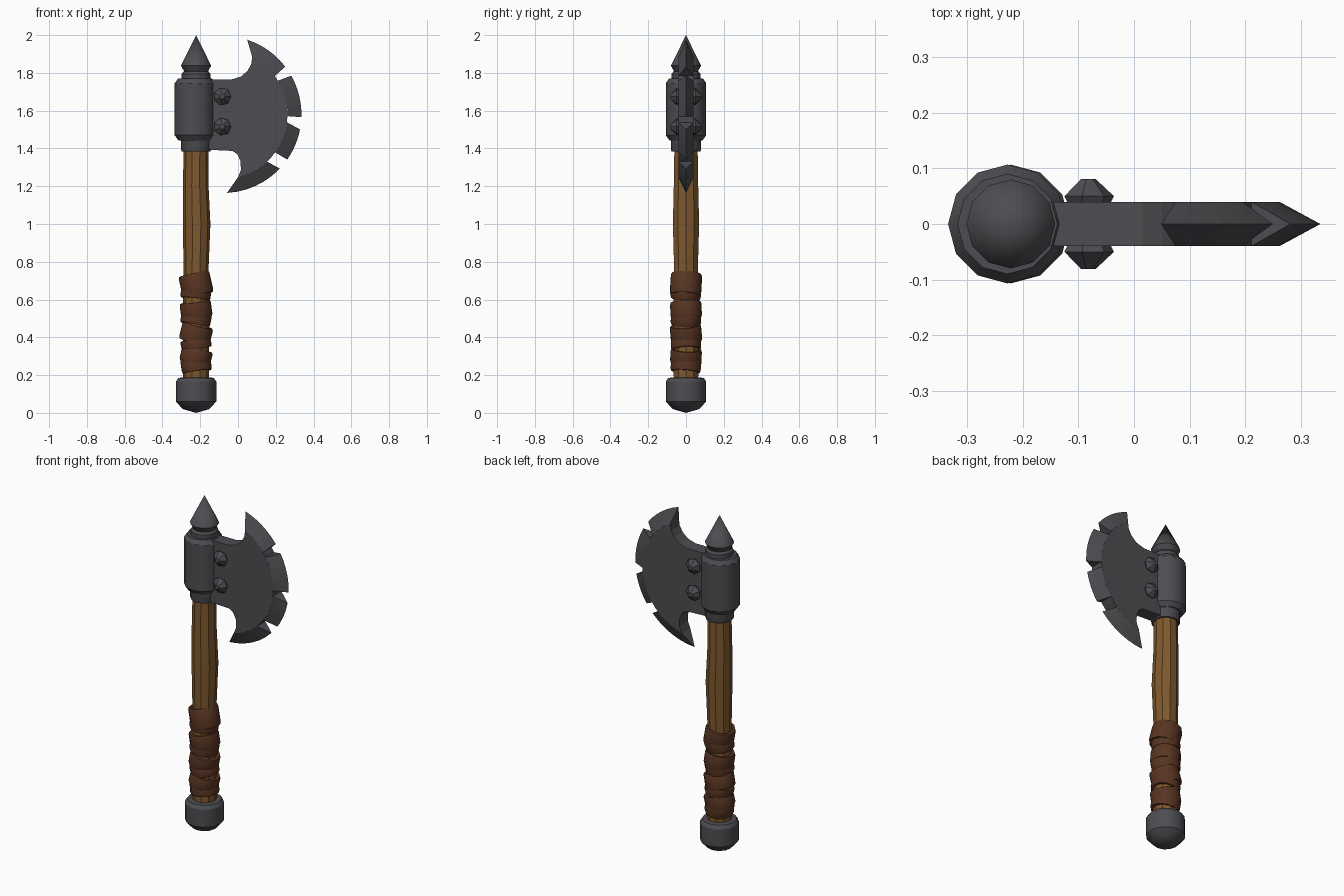
import bpy, bmesh, math
from mathutils import Matrix, Vector

cube = bpy.data.objects.get("Cube")
if cube:
    bpy.data.objects.remove(cube, do_unlink=True)


def material(name, rgb):
    m = bpy.data.materials.new(name)
    m.use_nodes = True
    m.diffuse_color = (*rgb, 1)
    m.node_tree.nodes["Principled BSDF"].inputs["Base Color"].default_value = (*rgb, 1)
    return m


STEEL = material("dark steel", (0.075, 0.075, 0.084))
WOOD = material("brown wood", (0.21, 0.098, 0.026))
LEATHER = material("dark leather", (0.098, 0.035, 0.016))
AXIS = -0.222          # x of the haft
ARC = Vector((-0.08, 0, 1.58))   # centre of the cutting edge
EDGE, ROOT, HALF = 0.416, 0.342, 0.04


def finish(name, bm, mat, smooth=False):
    bmesh.ops.recalc_face_normals(bm, faces=bm.faces)
    mesh = bpy.data.meshes.new(name)
    bm.to_mesh(mesh)
    bm.free()
    mesh.materials.append(mat)
    obj = bpy.data.objects.new(name, mesh)
    bpy.context.collection.objects.link(obj)
    if smooth:
        bpy.ops.object.select_all(action="DESELECT")
        obj.select_set(True)
        bpy.context.view_layer.objects.active = obj
        bpy.ops.object.shade_smooth_by_angle(angle=math.radians(32))
    return obj


def lathe(name, profile, mat, sides=12, centre=(AXIS, 0, 0), turn=None, closed=False, smooth=True):
    """Spin (radius, height[, x shift]) points round z; turn tilts the result."""
    bm = bmesh.new()
    rings = []
    for p in profile:
        shift = p[2] if len(p) > 2 else 0
        rings.append([bm.verts.new((p[0] * math.cos(a) + shift, p[0] * math.sin(a), p[1]))
                      for a in (math.tau * i / sides for i in range(sides))])
    pairs = list(zip(rings, rings[1:]))
    if closed:
        pairs.append((rings[-1], rings[0]))
    else:
        bm.faces.new(rings[0])
        bm.faces.new(rings[-1])
    for a, b in pairs:
        for i in range(sides):
            j = (i + 1) % sides
            bm.faces.new((a[i], a[j], b[j], b[i]))
    bmesh.ops.remove_doubles(bm, verts=bm.verts, dist=0.0005)
    if turn:
        bmesh.ops.transform(bm, matrix=turn, verts=bm.verts)
    bmesh.ops.translate(bm, vec=centre, verts=bm.verts)
    return finish(name, bm, mat, smooth)


def polar(radius, degrees, y=0):
    a = math.radians(degrees)
    return ARC + Vector((radius * math.cos(a), y, radius * math.sin(a)))


# Haft, slightly uneven like carved wood
lathe("haft", [(0.068, 0.16), (0.07, 0.5), (0.066, 0.76), (0.073, 1.0, 0.003),
               (0.068, 1.2, -0.002), (0.064, 1.45)], WOOD, sides=10)

# Pommel
lathe("pommel", [(0.07, 0.188), (0.094, 0.185), (0.107, 0.165), (0.107, 0.06),
                 (0.07, 0.02), (0.0, 0.0)], STEEL)

# Head socket, rings and top spike
lathe("lower_ring", [(0.076, 1.385), (0.08, 1.395), (0.08, 1.47)], STEEL)
lathe("socket", [(0.088, 1.443), (0.107, 1.47), (0.107, 1.745), (0.09, 1.77)],
      STEEL, centre=(AXIS - 0.006, 0, 0))
lathe("upper_ring", [(0.076, 1.76), (0.076, 1.795), (0.066, 1.808)], STEEL)
lathe("top_spike", [(0.058, 1.8), (0.08, 1.838), (0.0, 2.0)], STEEL)

# Leather wraps: tilted overlapping bands (height, width, tilt, heading)
wraps = [(0.68, 0.115, 13, 165), (0.64, 0.075, 9, 30), (0.545, 0.085, 8, 200),
         (0.50, 0.07, 12, 20), (0.42, 0.09, 15, 340), (0.365, 0.06, 14, 190),
         (0.30, 0.075, 13, 10), (0.255, 0.075, 10, 150)]
for n, (z, width, tilt, heading) in enumerate(wraps):
    h = width / 2
    outer = 0.083 - 0.003 * (n % 2)
    spin = Matrix.Rotation(math.radians(heading), 4, "Z")
    turn = spin @ Matrix.Rotation(math.radians(tilt), 4, "Y") @ spin.inverted()
    lathe(f"leather_wrap_{n + 1}", [(0.064, -h), (outer - 0.004, -h), (outer, -h + 0.012),
                                    (outer, h - 0.012), (outer - 0.004, h), (0.064, h)],
          LEATHER, centre=(AXIS, 0, z), turn=turn, closed=True)

# Blade plate: straight neck, concave horns and a round root arc
TOP, BOTTOM = 63, -76.5
outline = [(-0.2, 1.765), (-0.035, 1.765), (0.015, 1.78), (0.05, 1.81), (0.07, 1.845)]
outline += [(p.x, p.z) for p in (polar(ROOT, TOP + (BOTTOM - TOP) * i / 20) for i in range(21))]
outline += [(0.015, 1.285), (0.014, 1.33), (-0.002, 1.368), (-0.03, 1.387), (-0.2, 1.395)]
bm = bmesh.new()
face = bm.faces.new([bm.verts.new((x, -HALF, z)) for x, z in outline])
grown = bmesh.ops.extrude_face_region(bm, geom=[face])["geom"]
bmesh.ops.translate(bm, vec=(0, 2 * HALF, 0),
                    verts=[g for g in grown if isinstance(g, bmesh.types.BMVert)])
finish("blade_plate", bm, STEEL)

# Sharp wedges along the edge (edge start, edge end, root start, root end)
teeth = [(72, 37.5, TOP, 36.5), (29.5, -2, 31.5, -1.5),
         (-11, -35, -7, -36), (-43.5, -87, -47, BOTTOM)]
for n, (e0, e1, r0, r1) in enumerate(teeth):
    bm = bmesh.new()
    rows = []
    for i in range(7):
        t = i / 6
        root = r0 + (r1 - r0) * t
        rows.append([bm.verts.new(polar(ROOT, root, -HALF)),
                     bm.verts.new(polar(EDGE, e0 + (e1 - e0) * t)),
                     bm.verts.new(polar(ROOT, root, HALF))])
    for a, b in zip(rows, rows[1:]):
        for i in range(3):
            j = (i + 1) % 3
            bm.faces.new((a[i], a[j], b[j], b[i]))
    bm.faces.new(rows[0])
    bm.faces.new(rows[-1])
    finish(f"edge_wedge_{n + 1}", bm, STEEL)

# Faceted studs on both cheeks
for side, label in ((-1, "front"), (1, "back")):
    for z, level in ((1.675, "upper"), (1.515, "lower")):
        lathe(f"{label}_{level}_stud", [(0.036, 0.03), (0.047, 0.05), (0.014, 0.081)], STEEL,
              sides=7, centre=(-0.083, 0, z), smooth=False,
              turn=Matrix.Rotation(math.radians(-90 * side), 4, "X"))
